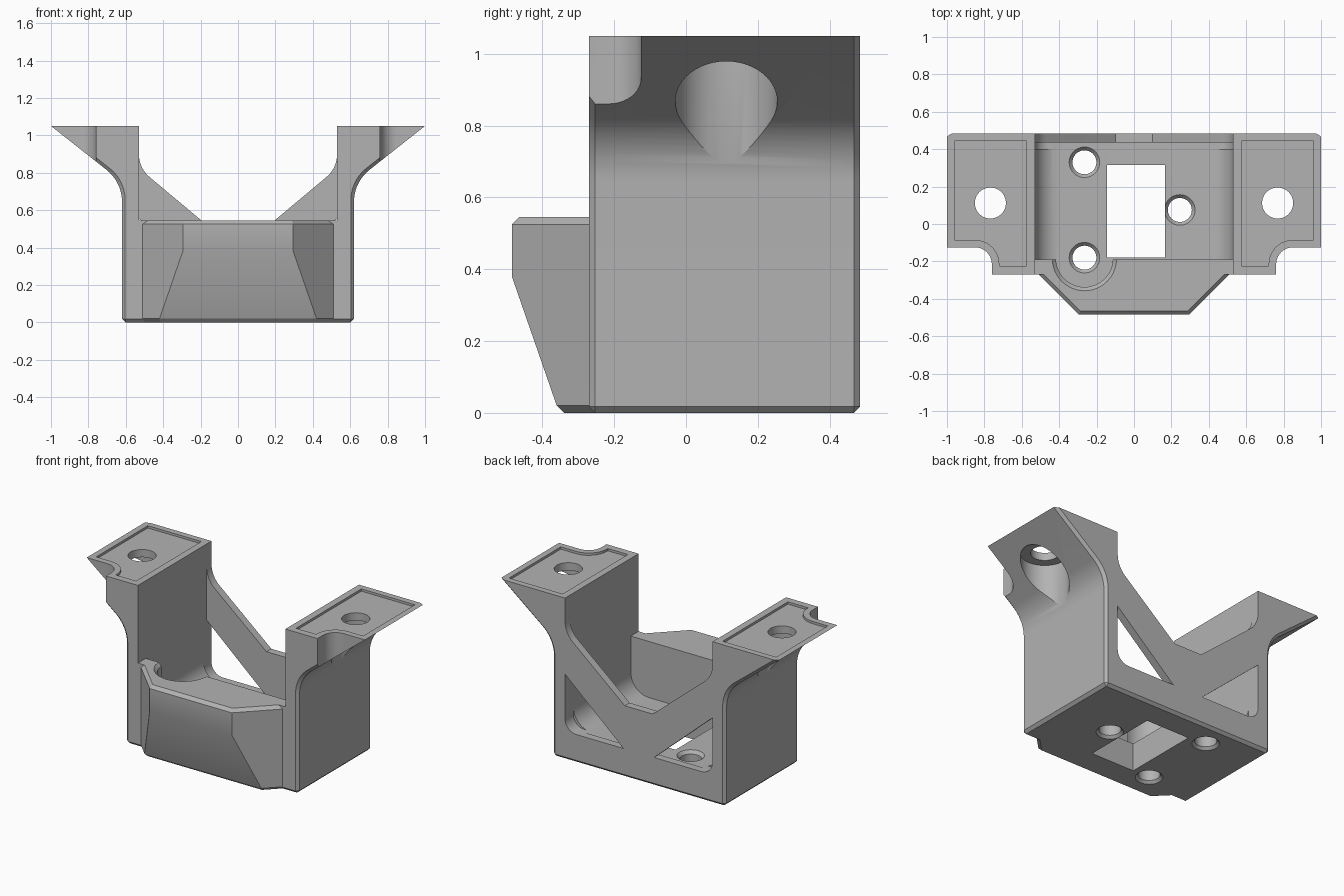
import bpy, bmesh, math
from mathutils import Vector

if "Cube" in bpy.data.objects:
    bpy.data.objects.remove(bpy.data.objects["Cube"], do_unlink=True)

grey = bpy.data.materials.new("plain_grey")
grey.use_nodes = True
grey.diffuse_color = (0.45, 0.45, 0.45, 1)
grey.node_tree.nodes["Principled BSDF"].inputs["Base Color"].default_value = grey.diffuse_color


def loft(name, rings):
    """Closed solid through rings of equal point count."""
    bm = bmesh.new()
    loops = [[bm.verts.new(p) for p in ring] for ring in rings]
    n = len(loops[0])
    for a, b in zip(loops, loops[1:]):
        for i in range(n):
            j = (i + 1) % n
            bm.faces.new((a[i], a[j], b[j], b[i]))
    bm.faces.new(loops[0])
    bm.faces.new(loops[-1])
    bmesh.ops.recalc_face_normals(bm, faces=bm.faces)
    mesh = bpy.data.meshes.new(name)
    bm.to_mesh(mesh)
    bm.free()
    mesh.materials.append(grey)
    ob = bpy.data.objects.new(name, mesh)
    bpy.context.collection.objects.link(ob)
    return ob


def rounded(points, steps=10):
    """Outline from (x, y) or (x, y, radius) corners."""
    out = []
    for i, p in enumerate(points):
        c = Vector(p[:2])
        if len(p) < 3:
            out.append(tuple(c))
            continue
        u = (Vector(points[i - 1][:2]) - c).normalized()
        v = (Vector(points[(i + 1) % len(points)][:2]) - c).normalized()
        half = u.angle(v) / 2
        centre = c + (u + v).normalized() * p[2] / math.sin(half)
        start = c + u * p[2] / math.tan(half) - centre
        end = c + v * p[2] / math.tan(half) - centre
        turn = start.angle(end)
        for k in range(steps + 1):
            t = k / steps
            d = (start * math.sin((1 - t) * turn) + end * math.sin(t * turn)) / math.sin(turn)
            out.append(tuple(centre + d))
    return out


def prism_y(name, pts, y0, y1):
    return loft(name, [[(x, y, z) for x, z in pts] for y in (y0, y1)])


def prism_z(name, pts, z0, z1):
    return loft(name, [[(x, y, z) for x, y in pts] for z in (z0, z1)])


def turned(name, x, y, profile, n=48):
    ring = [2 * math.pi * i / n for i in range(n)]
    return loft(name, [[(x + r * math.cos(a), y + r * math.sin(a), z) for a in ring]
                       for r, z in profile])


def rect(x0, x1, y0, y1):
    return [(x0, y0), (x1, y0), (x1, y1), (x0, y1)]


def flip(pts, side):
    return [(side * p[0], *p[1:]) for p in pts]


def mirrored(half):
    return half + flip(half[::-1], -1)


def combine(tool, op='DIFFERENCE'):
    tool.hide_render = True
    mod = bracket.modifiers.new("join", 'BOOLEAN')
    mod.operation = op
    mod.solver = 'EXACT'
    mod.object = tool
    bpy.context.view_layer.objects.active = bracket
    bpy.ops.object.modifier_apply(modifier=mod.name)
    bpy.data.objects.remove(tool, do_unlink=True)


# Flared body, chamfered on its front and back rims
def body_ring(y, d):
    half = [(0.602, d), (0.62 - d, 0.018), (0.62 - d, 0.75 + 0.48 * d, 0.22), (1 - 1.61 * d, 1.05)]
    right = rounded([(0, d)] + half + [(0, 1.05)])[1:-1]
    return [(x, y, z) for x, z in mirrored(right)]


bracket = loft("mounting_bracket", [body_ring(-0.27, 0.017), body_ring(-0.253, 0),
                                    body_ring(0.468, 0), body_ring(0.485, 0.017)])


# Angled front block
def block_ring(z, front, d):
    edge = 0.78 - 1.41 * d
    return [(x, y, z) for x, y in mirrored([(edge - 0.24, -0.24), (edge - front, -front)])]


combine(loft("front_block", [block_ring(0, 0.34, 0.02), block_ring(0.02, 0.36, 0),
                             block_ring(0.38, 0.485, 0), block_ring(0.525, 0.485, 0),
                             block_ring(0.55, 0.46, 0.025)]), 'UNION')

# Open channel, front opening and V-shaped back opening
channel = rounded(mirrored([(0.53, 1.2), (0.53, 0.18, 0.13)]))
combine(prism_y("channel_cut", channel, -0.19, 0.435))
combine(prism_z("front_opening_cut", rect(-0.53, 0.53, -0.8, 0), 0.545, 1.2))
vee = rounded(mirrored([(0.53, 1.2), (0.53, 0.825, 0.16), (0.1, 0.465)]))
combine(prism_y("back_vee_cut", vee, 0.4, 0.6))

# Paired cuts on both sides
for s in (1, -1):
    window = flip([(0.53, 0.555), (0.53, 0.185, 0.08), (0.11, 0.185)], s)
    combine(prism_y("back_window_cut", rounded(window), 0.4, 0.6))

    notch = flip([(0.76, -0.6), (1.2, -0.6), (1.2, -0.125), (0.76, -0.125, 0.09)], s)
    combine(prism_z("corner_notch_cut", rounded(notch), 0.5, 1.3))

    recess = flip([(0.575, -0.225), (0.72, -0.225), (0.72, -0.085, 0.13),
                   (0.96, -0.085), (0.96, 0.445), (0.575, 0.445)], s)
    combine(prism_z("flange_recess_cut", rounded(recess), 1.035, 1.2))

    combine(turned("flange_bolt_cut", s * 0.768, 0.112, [(0.083, 0.7), (0.083, 1.2)]))
    combine(turned("bolt_clearance_cut", s * 0.768, 0.112, [(0.142, 0.3), (0.142, 0.985)]))

# Floor slot, screw holes and screwdriver relief
combine(prism_z("floor_slot_cut", rect(-0.145, 0.165, -0.18, 0.315), -0.1, 0.4))
combine(turned("screw_relief_cut", -0.265, -0.185,
               [(0.152, 0.18), (0.152, 0.525), (0.177, 0.55)]))
for x, y in ((-0.265, 0.33), (-0.265, -0.18), (0.245, 0.075)):
    combine(turned("screw_hole_cut", x, y,
                   [(0.085, -0.005), (0.064, 0.016), (0.064, 0.16), (0.086, 0.185)]))

# Smooth rounds, sharp edges
bpy.ops.object.select_all(action='DESELECT')
bracket.select_set(True)
bpy.context.view_layer.objects.active = bracket
bpy.ops.object.shade_smooth_by_angle(angle=math.radians(25))
